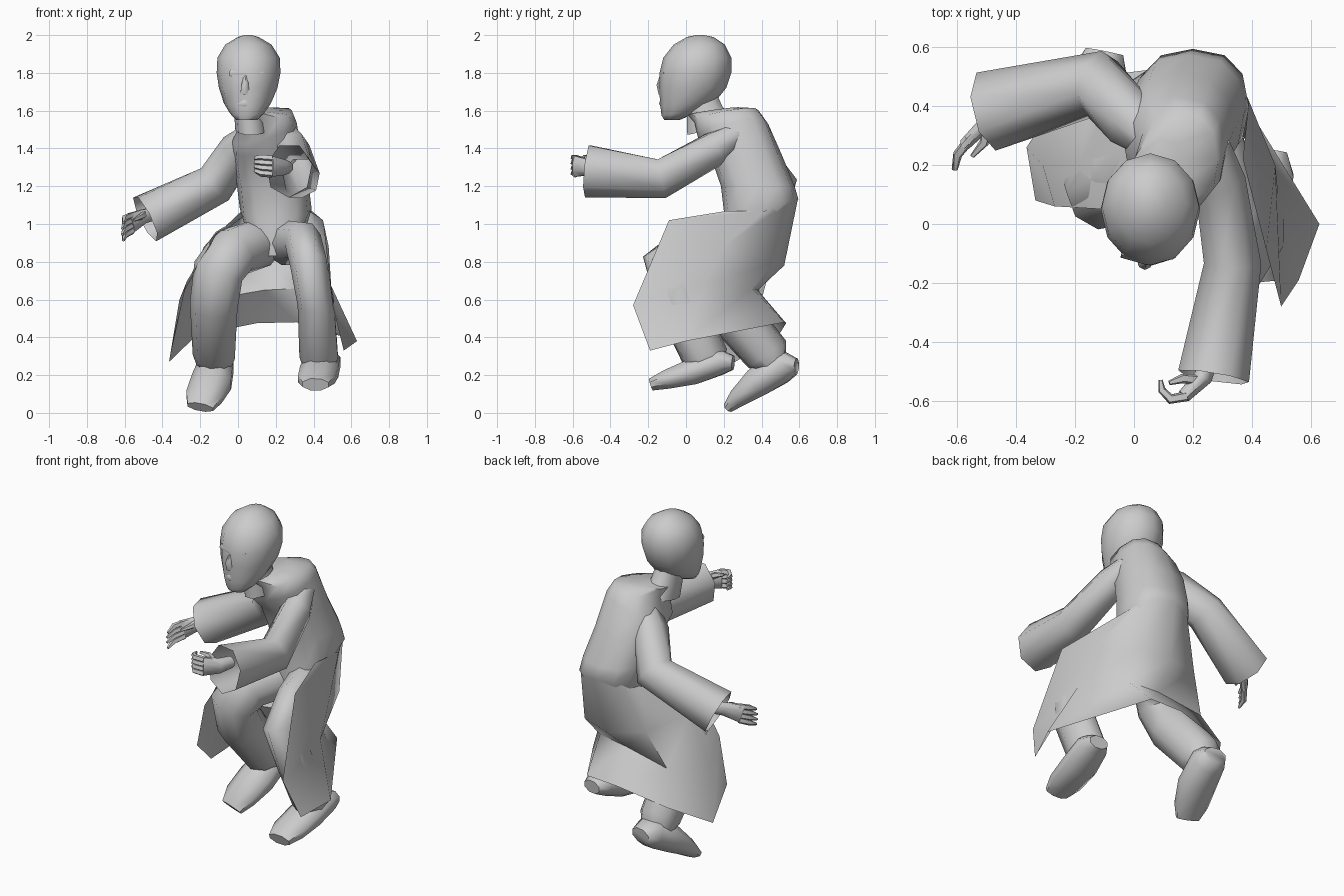
import bpy, bmesh, math
from mathutils import Vector as V


def skin(name, rows, closed=True, cap0=False, cap1=False, angle=60):
    """Bridge rows of points into one surface."""
    bm = bmesh.new()
    vs = [[bm.verts.new(p) for p in r] for r in rows]
    n = len(rows[0])
    for a, b in zip(vs, vs[1:]):
        for i in range(n if closed else n - 1):
            j = (i + 1) % n
            bm.faces.new((a[i], a[j], b[j], b[i]))
    if cap0:
        bm.faces.new(vs[0][::-1])
    if cap1:
        bm.faces.new(vs[-1])
    bmesh.ops.recalc_face_normals(bm, faces=bm.faces)
    me = bpy.data.meshes.new(name)
    bm.to_mesh(me)
    bm.free()
    ob = bpy.data.objects.new(name, me)
    bpy.context.collection.objects.link(ob)
    bpy.ops.object.select_all(action='DESELECT')
    ob.select_set(True)
    bpy.context.view_layer.objects.active = ob
    bpy.ops.object.shade_smooth_by_angle(angle=math.radians(angle))
    return ob


def tube(name, path, ref, n=8, cap0=True, cap1=True):
    """Loft along path of (point, radius along ref, radius across)."""
    pts = [V(p[0]) for p in path]
    rows = []
    for i, (_, a, b) in enumerate(path):
        t = V((0, 0, 0))
        if i > 0:
            t += (pts[i] - pts[i - 1]).normalized()
        if i < len(pts) - 1:
            t += (pts[i + 1] - pts[i]).normalized()
        t.normalize()
        u = V(ref) - t * t.dot(V(ref))
        u.normalize()
        w = t.cross(u)
        rows.append([pts[i] + u * a * math.cos(k) + w * b * math.sin(k)
                     for k in (2 * math.pi * (j + .5) / n for j in range(n))])
    return skin(name, rows, True, cap0, cap1)


def rings(name, data, n=12, e=1.0):
    """Stack rounded rings (x, y, z, rx, ry, side slope, back slope); e < 1 squares them."""
    rows = []
    for x, y, z, rx, ry, tx, ty in data:
        row = []
        for j in range(n):
            k = 2 * math.pi * j / n
            c, s = (math.copysign(abs(f) ** e, f) for f in (math.cos(k), math.sin(k)))
            row.append((x + rx * c, y + ry * s, z + tx * c + ty * s))
        rows.append(row)
    return skin(name, rows, True, True, True)


X, Z = (1, 0, 0), (0, 0, 1)

# Head with nose, brow and lips
rings("head", [
    (.045, -.075, 1.55, .055, .04, 0, 0), (.048, -.03, 1.585, .09, .1, 0, .01),
    (.05, .015, 1.64, .125, .15, 0, .02), (.054, .035, 1.72, .155, .178, 0, 0),
    (.056, .05, 1.80, .169, .19, 0, 0), (.056, .06, 1.88, .165, .18, 0, 0),
    (.055, .07, 1.95, .122, .135, 0, 0), (.054, .075, 1.99, .055, .07, 0, 0),
    (.054, .075, 2.0, .02, .02, 0, 0)])
tube("nose", [((.042, -.12, 1.78), .014, .02), ((.037, -.138, 1.735), .022, .018),
              ((.037, -.125, 1.69), .028, .02)], X, 6)
tube("lips", [((.0, -.11, 1.635), .012, .012), ((.038, -.13, 1.64), .02, .012),
              ((.08, -.11, 1.635), .012, .012)], Z, 6)
tube("brow", [((-.04, -.095, 1.8), .02, .02), ((.04, -.122, 1.795), .022, .016),
              ((.13, -.1, 1.8), .02, .02)], Z, 6)

# Neck and leaning torso
rings("neck", [(.07, .14, 1.5, .085, .14, 0, .03), (.06, .1, 1.59, .08, .1, 0, .03),
               (.05, .08, 1.68, .075, .09, 0, 0)], n=10)
rings("coat_torso", [
    (.19, .31, .83, .1, .1, 0, 0), (.2, .34, .98, .16, .14, 0, 0),
    (.2, .40, 1.08, .19, .195, 0, .05),
    (.185, .38, 1.2, .19, .195, 0, 0), (.155, .32, 1.36, .185, .19, 0, 0),
    (.14, .25, 1.49, .17, .185, .05, .04), (.15, .215, 1.57, .135, .17, .03, .03),
    (.085, .15, 1.595, .09, .14, .01, .02)], e=.82)

# Coat tails, each row running from right front edge, round the back, to left front edge
skin("coat_skirt", [
    [(.03, .22, 1.04), (.01, .4, 1.06), (.07, .54, 1.12), (.2, .592, 1.13),
     (.33, .55, 1.12), (.39, .42, 1.07), (.37, .22, 1.07)],
    [(-.1, .05, .97), (-.18, .22, .88), (-.05, .46, .82), (.17, .52, .78),
     (.36, .47, .8), (.48, .2, .88), (.45, -.09, 1.02)],
    [(-.27, .06, .7), (-.31, .2, .6), (-.15, .4, .6), (.14, .38, .65),
     (.34, .35, .66), (.49, .1, .68), (.5, -.28, .57)],
    [(-.335, .08, .43), (-.365, .26, .27), (-.22, .49, .41), (.1, .53, .475),
     (.31, .52, .48), (.63, .0, .38), (.56, -.19, .33)]], closed=False, angle=55)

# Sleeves, open at the cuffs
tube("right_sleeve", [((.07, .28, 1.47), .07, .07), ((.0, .34, 1.39), .105, .1),
                      ((-.12, .475, 1.215), .115, .115), ((-.49, .385, 1.03), .135, .14)],
     Z, 7, True, False)
tube("left_sleeve", [((.25, .26, 1.47), .07, .08), ((.29, .15, 1.4), .095, .09),
                     ((.335, -.13, 1.245), .11, .1), ((.27, -.52, 1.285), .145, .125)],
     Z, 7, True, False)

# Hands: palm, four fingers and a thumb
tube("right_hand", [((-.43, .41, 1.06), .035, .03), ((-.5, .345, 1.04), .04, .028),
                    ((-.57, .275, 1.005), .058, .022)], Z, 8)
tube("left_hand", [((.26, -.44, 1.3), .035, .035), ((.235, -.52, 1.3), .045, .035),
                   ((.17, -.585, 1.305), .06, .025)], Z, 8)
for i in range(4):
    o = .028 * (i - 1.5)
    tube(f"right_finger_{i + 1}", [
        ((-.56, .285, 1.005 + o), .018, .018), ((-.6, .235, .985 + o * 1.1), .017, .017),
        ((-.615 + abs(o) * .2, .185, .96 + o * 1.1), .008, .008)], Z, 5)
    tube(f"left_finger_{i + 1}", [
        ((.18, -.585, 1.305 + o), .018, .018), ((.125, -.595, 1.31 + o), .018, .018),
        ((.095, -.565, 1.315 + o * .8), .014, .014), ((.09, -.53, 1.315 + o * .8), .007, .007)], Z, 5)
tube("right_thumb", [((-.5, .33, 1.05), .02, .02), ((-.51, .275, 1.04), .017, .017),
                     ((-.55, .23, 1.02), .008, .008)], Z, 5)
tube("left_thumb", [((.22, -.53, 1.32), .02, .02), ((.165, -.525, 1.35), .017, .017),
                    ((.12, -.54, 1.36), .008, .008)], Z, 5)

# Bent legs running into the shoes
tube("right_leg", [((.12, .36, .9), .13, .13), ((-.03, .17, .85), .14, .14),
                   ((-.1, .11, .75), .14, .13), ((-.125, .2, .58), .13, .14),
                   ((-.125, .43, .31), .115, .125), ((-.125, .47, .24), .09, .07)], X, 9)
tube("left_leg", [((.25, .34, .9), .11, .12), ((.345, .05, .9), .1, .12),
                  ((.375, -.1, .79), .1, .135), ((.415, -.03, .58), .1, .13),
                  ((.43, .1, .3), .105, .125), ((.43, .11, .25), .09, .09)], X, 9)

# Shoes, soles tilted up at the heels
tube("right_shoe", [((-.1, .585, .245), .07, .045), ((-.115, .51, .25), .1, .1),
                    ((-.14, .38, .165), .115, .085), ((-.18, .28, .085), .105, .055),
                    ((-.2, .225, .03), .075, .03)], X, 8)
tube("left_shoe", [((.465, .25, .265), .06, .04), ((.455, .18, .27), .095, .075),
                   ((.43, .04, .22), .11, .075), ((.415, -.1, .178), .105, .055),
                   ((.41, -.185, .15), .075, .035)], X, 8)
